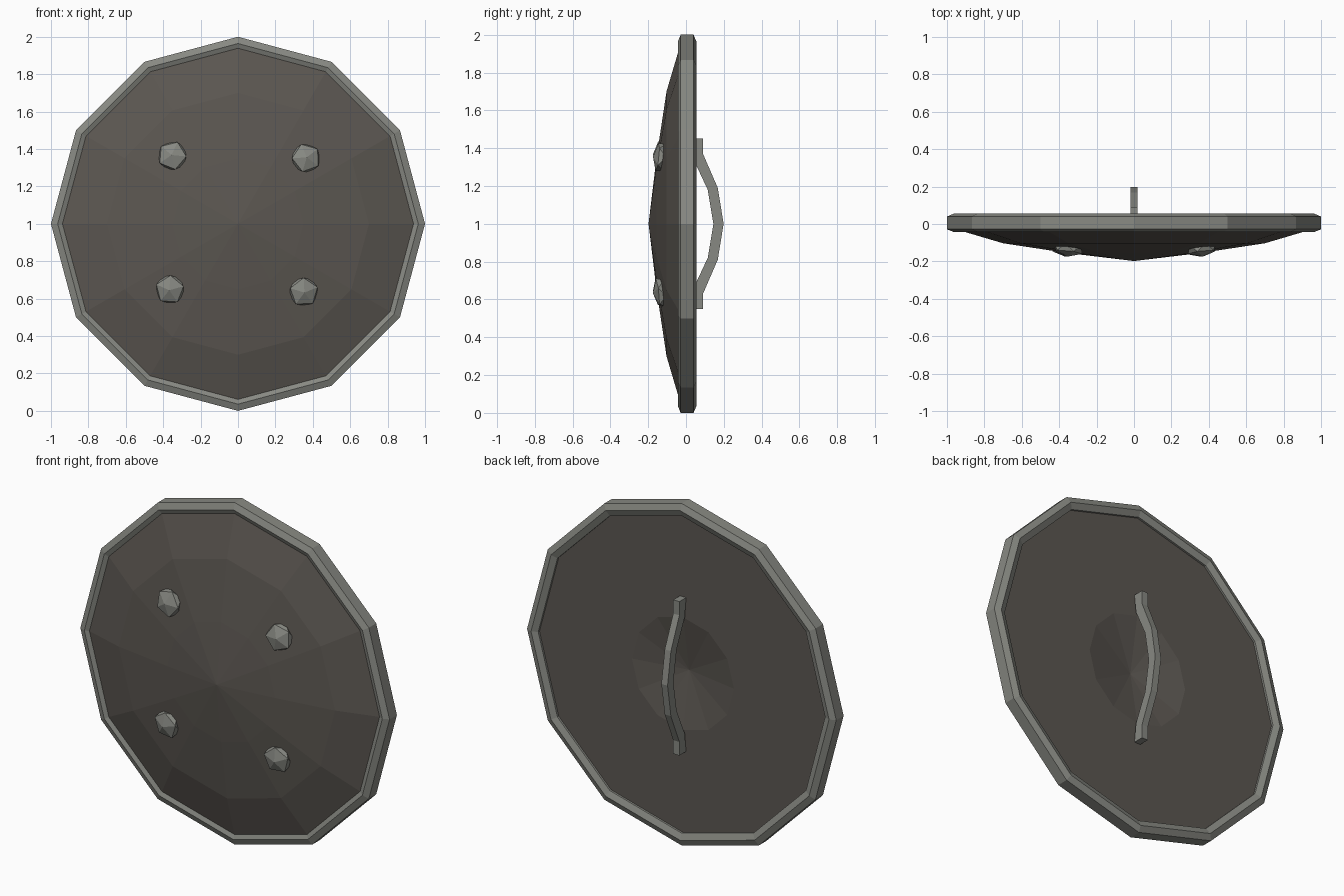
import bpy, bmesh, math
from mathutils import Vector, Matrix

if "Cube" in bpy.data.objects:
    bpy.data.objects.remove(bpy.data.objects["Cube"])

SIDES = 12
CZ = 1.0  # height of the shield's centre


def material(name, rgb):
    m = bpy.data.materials.new(name)
    m.diffuse_color = (*rgb, 1)
    m.use_nodes = True
    m.node_tree.nodes["Principled BSDF"].inputs["Base Color"].default_value = m.diffuse_color
    return m


STEEL = material("grey steel", (0.245, 0.25, 0.225))
BOARD = material("dark brown board", (0.106, 0.095, 0.083))


def finish(bm, name, mat):
    bmesh.ops.remove_doubles(bm, verts=bm.verts, dist=1e-5)
    bmesh.ops.recalc_face_normals(bm, faces=bm.faces)
    me = bpy.data.meshes.new(name)
    bm.to_mesh(me)
    bm.free()
    me.materials.append(mat)
    ob = bpy.data.objects.new(name, me)
    bpy.context.collection.objects.link(ob)
    return ob


def lathe(name, profile, mat, closed=False):
    """Turn an (radius, y) profile around the y axis through the shield centre."""
    bm = bmesh.new()
    vs = [bm.verts.new((r, y, CZ)) for r, y in profile]
    edges = [bm.edges.new(p) for p in zip(vs, vs[1:])]
    if closed:
        edges.append(bm.edges.new((vs[-1], vs[0])))
    bmesh.ops.spin(bm, geom=vs + edges, cent=(0, 0, CZ), axis=(0, 1, 0),
                   angle=math.tau, steps=SIDES, use_merge=False)
    bmesh.ops.remove_doubles(bm, verts=bm.verts, dist=1e-4)
    bmesh.ops.dissolve_degenerate(bm, edges=bm.edges, dist=1e-5)
    return finish(bm, name, mat)


# Domed board with a shallow hollow at the back
lathe("board", [(0, -0.198), (0.35, -0.156), (0.7, -0.103), (0.94, -0.032),
                (0.94, 0.028), (0.33, 0.028), (0, -0.03)], BOARD)

# Bevelled rim
M = 0.006
lathe("rim", [(1, M - 0.034), (0.964, M - 0.049), (0.928, M - 0.034),
              (0.928, M + 0.034), (0.964, M + 0.049), (1, M + 0.034)], STEEL, closed=True)

# Bowed handle: side profile (z offset, inner y, outer y), mirrored top to bottom
half = [(0.45, 0.45, 0.028, 0.09), (0.34, 0.37, 0.04, 0.09),
        (0.18, 0.19, 0.115, 0.168), (0.0, 0.0, 0.145, 0.199)]
stations = half + [(-a, -b, i, o) for a, b, i, o in reversed(half[:-1])]
bm = bmesh.new()
rings = [[bm.verts.new(p) for p in ((-0.02, i, CZ + a), (0.02, i, CZ + a),
                                    (0.02, o, CZ + b), (-0.02, o, CZ + b))]
         for a, b, i, o in stations]
for r0, r1 in zip(rings, rings[1:]):
    for k in range(4):
        n = (k + 1) % 4
        bm.faces.new((r0[k], r0[n], r1[n], r1[k]))
bm.faces.new(rings[0])
bm.faces.new(rings[-1])
finish(bm, "handle", STEEL)

# Four faceted studs, repeated by quarter turns and tilted to the dome
for q in range(4):
    a = math.radians(44 + 90 * q)
    out = Vector((math.cos(a), 0, math.sin(a)))
    normal = (out * 0.15 + Vector((0, -1, 0))).normalized()
    place = (Matrix.Translation(out * 0.505 + Vector((0, -0.132, CZ)))
             @ Vector((0, 0, 1)).rotation_difference(normal).to_matrix().to_4x4()
             @ Matrix.Rotation(a, 4, 'Z')
             @ Matrix.Diagonal((0.086, 0.086, 0.043, 1)))
    bm = bmesh.new()
    bmesh.ops.create_icosphere(bm, subdivisions=1, radius=1, matrix=place)
    finish(bm, f"stud_{q + 1}", STEEL)
